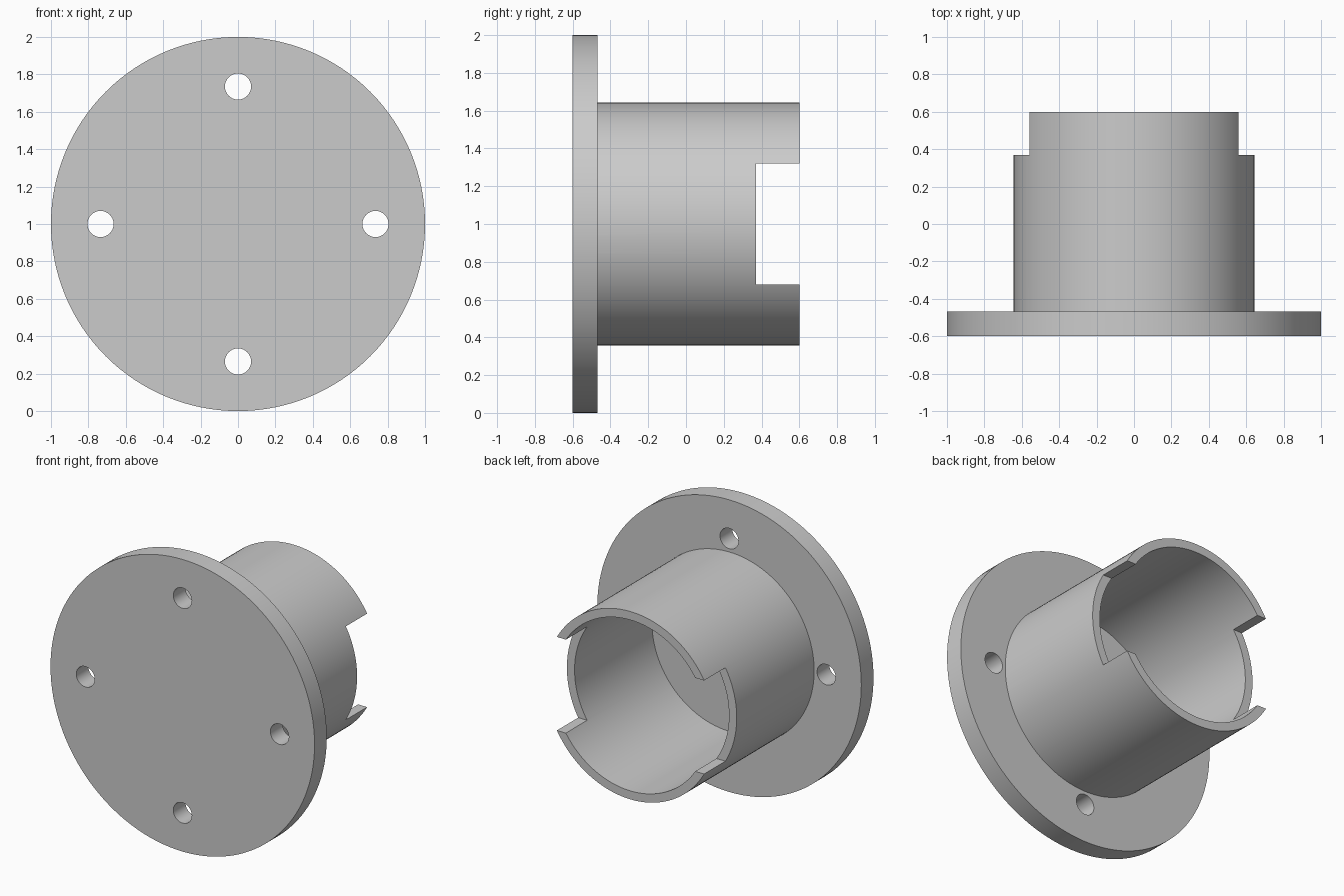
import bpy
import math
from mathutils import Matrix

cube = bpy.data.objects.get("Cube")
if cube:
    bpy.data.objects.remove(cube, do_unlink=True)

AXIS_Z = 1.0
FRONT, SEAT, BACK = -0.6, -0.468, 0.6
NOTCH_Y, NOTCH_HALF = 0.37, 0.32

grey = bpy.data.materials.new("plain grey")
grey.use_nodes = True
colour = (0.6, 0.6, 0.6, 1)
grey.diffuse_color = colour
grey.node_tree.nodes["Principled BSDF"].inputs["Base Color"].default_value = colour


def cylinder(name, radius, y0, y1, x=0, z=AXIS_Z, sides=128):
    """Cylinder lying along y."""
    bpy.ops.mesh.primitive_cylinder_add(vertices=sides, radius=radius, depth=y1 - y0)
    ob = bpy.context.object
    ob.name = name
    ob.data.transform(Matrix.Translation((x, (y0 + y1) / 2, z))
                      @ Matrix.Rotation(math.pi / 2, 4, "X"))
    ob.data.materials.append(grey)
    return ob


def cut(target, cutter, operation="DIFFERENCE"):
    mod = target.modifiers.new(cutter.name, "BOOLEAN")
    mod.operation = operation
    mod.solver = "EXACT"
    mod.object = cutter
    bpy.context.view_layer.objects.active = target
    bpy.ops.object.modifier_apply(modifier=mod.name)
    bpy.data.objects.remove(cutter, do_unlink=True)


# Round flange with four bolt holes
flange = cylinder("flange", 1.0, FRONT, SEAT)
for i in range(4):
    a = i * math.pi / 2
    hole = cylinder("bolt_hole", 0.07, FRONT - 0.1, SEAT + 0.1,
                    0.735 * math.cos(a), AXIS_Z + 0.735 * math.sin(a), 48)
    cut(flange, hole)

# Hollow sleeve
sleeve = cylinder("sleeve", 0.643, SEAT - 0.02, BACK)
cut(sleeve, cylinder("bore", 0.585, SEAT, BACK + 0.1))

# Slot across the sleeve rim, leaving an upper and a lower tab
bpy.ops.mesh.primitive_cube_add(size=1)
slot = bpy.context.object
slot.name = "rim_slot"
slot.data.transform(Matrix.Translation((0, NOTCH_Y + 0.25, AXIS_Z))
                    @ Matrix.Diagonal((2, 0.5, 2 * NOTCH_HALF, 1)))
slot.data.materials.append(grey)
cut(sleeve, slot)

# Join into one solid and smooth the curved walls
cut(flange, sleeve, "UNION")
flange.name = "flanged_sleeve"
bpy.ops.object.select_all(action="DESELECT")
flange.select_set(True)
bpy.context.view_layer.objects.active = flange
bpy.ops.object.shade_smooth_by_angle(angle=math.radians(30))
